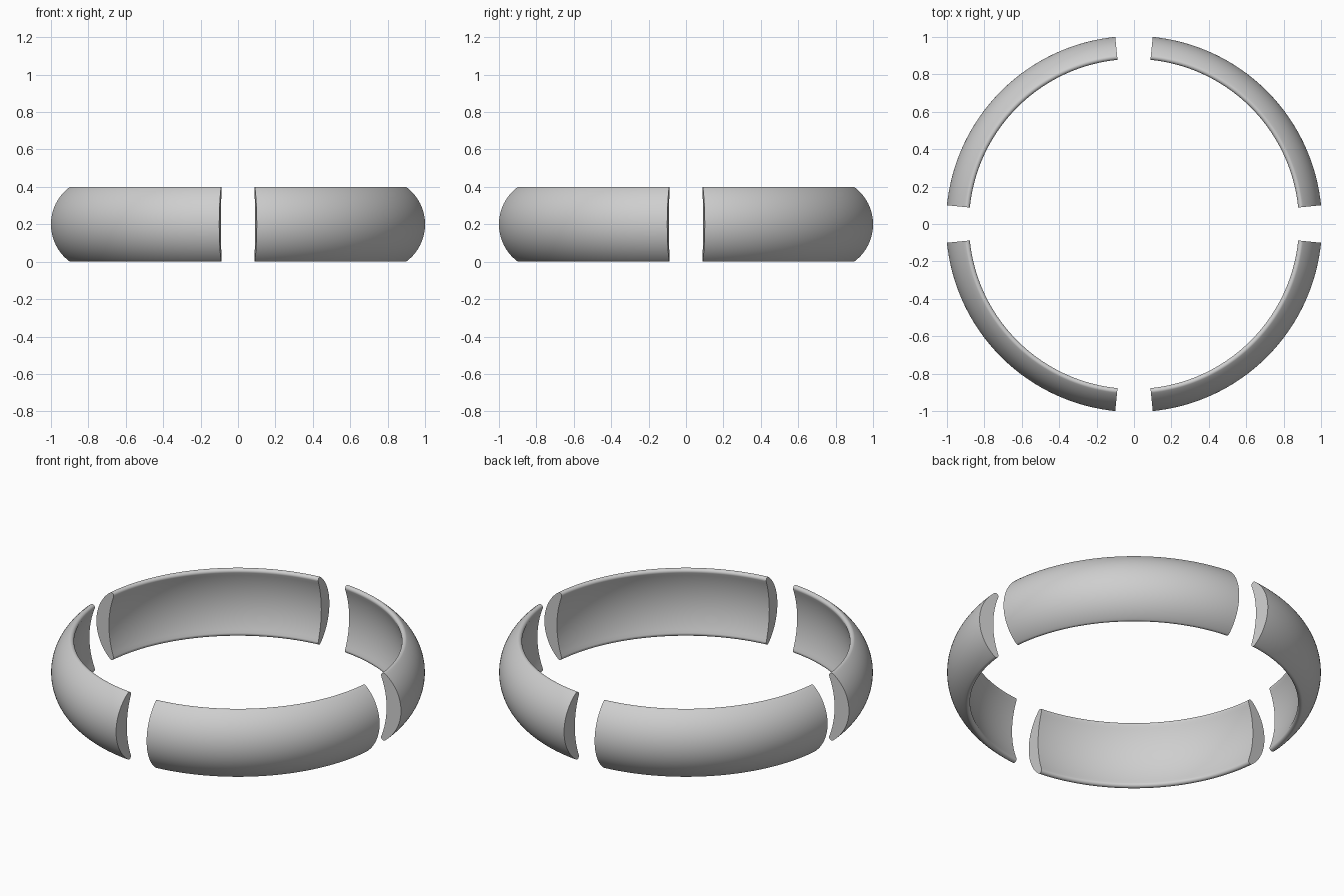
import bpy
import bmesh
from math import sin, cos, atan2, hypot, radians, pi

cube = bpy.data.objects.get("Cube")
if cube:
    bpy.data.objects.remove(cube, do_unlink=True)

OUTER, INNER_MID, INNER_EDGE = 1.005, 0.916, 0.882
HALF_HEIGHT = 0.2
LIP = 0.016          # radius of the rounded rims
GAP = radians(5.73)  # half of the opening between two segments
STEPS = 64           # divisions along each segment

grey = bpy.data.materials.new("light_grey")
grey.use_nodes = True
colour = (0.62, 0.62, 0.62, 1)
grey.diffuse_color = colour
grey.node_tree.nodes["Principled BSDF"].inputs["Base Color"].default_value = colour


def arc(cx, cz, r, start, end, n):
    """Points of an arc, both ends included."""
    angles = [start + (end - start) * i / n for i in range(n + 1)]
    return [(cx + r * cos(a), cz + r * sin(a)) for a in angles]


def crescent():
    """Bulged outside, slightly hollow inside, joined by tangent round rims."""
    lip_r, lip_z = INNER_EDGE + LIP, HALF_HEIGHT - LIP

    def arc_centre(reach):
        d = reach - lip_r
        return reach - (d * d + lip_z * lip_z) / (2 * d)

    out_c = arc_centre(OUTER - LIP)
    in_c = arc_centre(INNER_MID + LIP)
    out_a = atan2(lip_z, lip_r - out_c)
    in_a = atan2(lip_z, lip_r - in_c)
    pts = arc(out_c, 0, OUTER - out_c, -out_a, out_a, 32)
    pts += arc(lip_r, lip_z, LIP, out_a, pi + in_a, 12)[1:]
    pts += arc(in_c, 0, INNER_MID - in_c, in_a, -in_a, 20)[1:]
    pts += arc(lip_r, -lip_z, LIP, pi - in_a, 2 * pi - out_a, 12)[1:-1]
    return pts


def ring_segment(name, quarter):
    """Sweep the crescent through one quarter of the ring and cap both ends."""
    bm = bmesh.new()
    profile = crescent()
    n = len(profile)
    start = quarter * pi / 2 + GAP
    sweep = pi / 2 - 2 * GAP
    rings = []
    for i in range(STEPS + 1):
        a = start + sweep * i / STEPS
        rings.append([bm.verts.new((r * cos(a), r * sin(a), z + HALF_HEIGHT))
                      for r, z in profile])
    for a, b in zip(rings, rings[1:]):
        for j in range(n):
            k = (j + 1) % n
            bm.faces.new((a[j], b[j], b[k], a[k]))
    bm.faces.new(rings[0])
    bm.faces.new(rings[-1][::-1])
    bmesh.ops.recalc_face_normals(bm, faces=bm.faces)
    mesh = bpy.data.meshes.new(name)
    bm.to_mesh(mesh)
    bm.free()
    mesh.materials.append(grey)
    obj = bpy.data.objects.new(name, mesh)
    bpy.context.collection.objects.link(obj)
    return obj


# Four equal segments around the ring
names = ("back_left", "back_right", "front_right", "front_left")
segments = [ring_segment("ring_segment_" + s, q) for q, s in enumerate(names)]

bpy.ops.object.select_all(action="DESELECT")
for seg in segments:
    seg.select_set(True)
bpy.context.view_layer.objects.active = segments[0]
bpy.ops.object.shade_smooth_by_angle(angle=radians(35))
